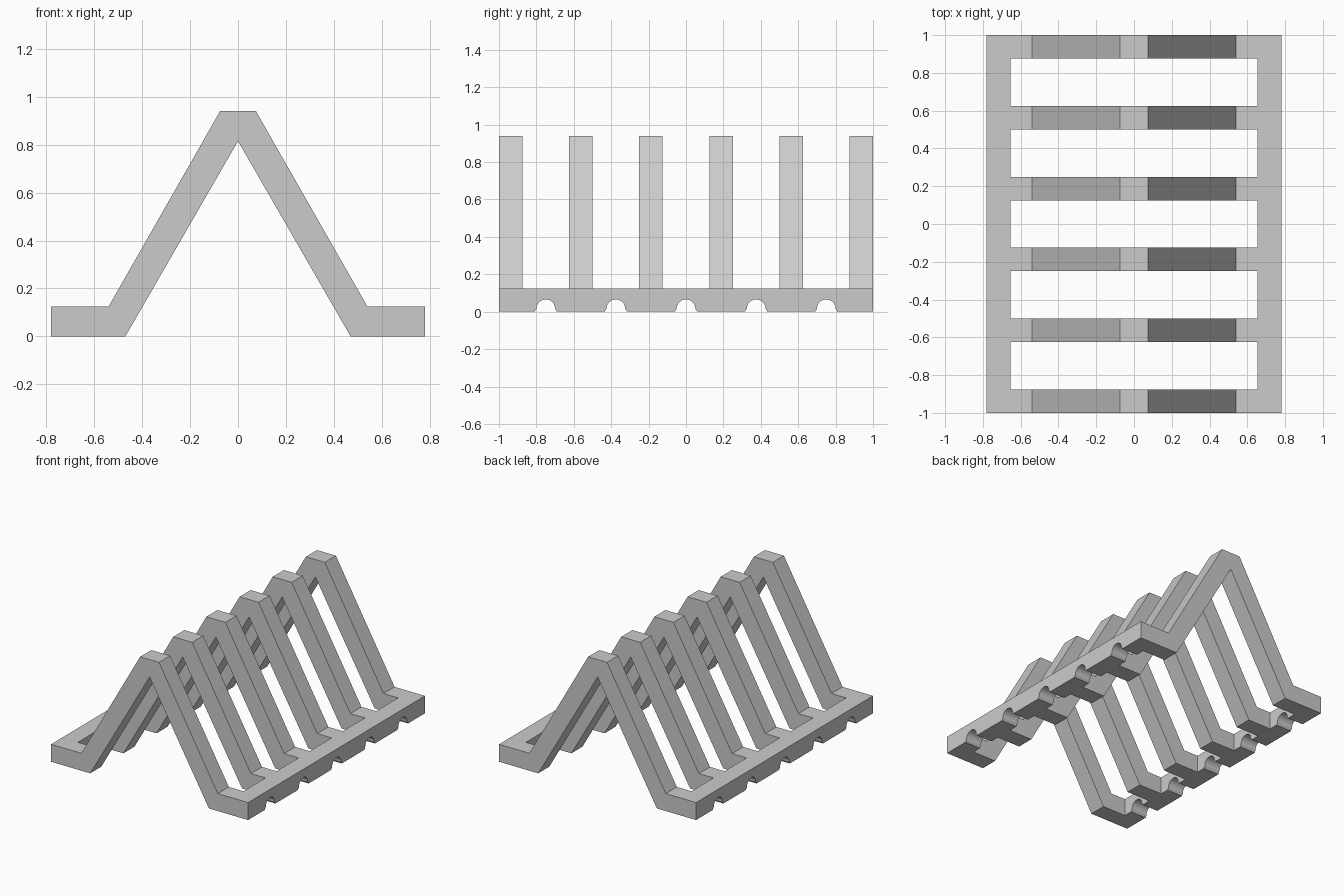
import bpy
import bmesh
import math
from mathutils import Vector

cube = bpy.data.objects.get("Cube")
if cube:
    bpy.data.objects.remove(cube, do_unlink=True)

# Plain grey material
COLOUR = (0.6, 0.6, 0.6, 1)
grey = bpy.data.materials.new("plain grey")
grey.use_nodes = True
grey.diffuse_color = COLOUR
grey.node_tree.nodes["Principled BSDF"].inputs["Base Color"].default_value = COLOUR

HALF_WIDTH, HALF_LENGTH = 0.78, 1.0
RAIL_INNER, RAIL_HEIGHT = 0.655, 0.125
FRAME_DEPTH, PITCH = 0.125, 0.375


def extrude_profile(name, points, direction):
    """Make a closed prism from a flat outline."""
    bm = bmesh.new()
    face = bm.faces.new([bm.verts.new(p) for p in points])
    result = bmesh.ops.extrude_face_region(bm, geom=[face], use_keep_orig=True)
    moved = [g for g in result["geom"] if isinstance(g, bmesh.types.BMVert)]
    bmesh.ops.translate(bm, verts=moved, vec=Vector(direction))
    bmesh.ops.recalc_face_normals(bm, faces=bm.faces)
    mesh = bpy.data.meshes.new(name)
    bm.to_mesh(mesh)
    bm.free()
    mesh.materials.append(grey)
    obj = bpy.data.objects.new(name, mesh)
    bpy.context.collection.objects.link(obj)
    return obj


# Six bent A-shaped frames, butted against the rails
half = [(0.075, 0.94), (0.54, RAIL_HEIGHT), (RAIL_INNER, RAIL_HEIGHT),
        (RAIL_INNER, 0), (0.47, 0)]
outline = half + [(0, 0.815)] + [(-x, z) for x, z in reversed(half)]
for i in range(6):
    y = -HALF_LENGTH + i * PITCH
    extrude_profile(f"a_frame_{i + 1}", [(x, y, z) for x, z in outline],
                    (0, FRAME_DEPTH, 0))

# Rail side outline with flared round notches along the underside
RADIUS, CENTRE_Z, FLARE, STEPS = 0.05, 0.016, 0.06, 16
side = [(HALF_LENGTH, 0), (HALF_LENGTH, RAIL_HEIGHT),
        (-HALF_LENGTH, RAIL_HEIGHT), (-HALF_LENGTH, 0)]
for i in range(-2, 3):
    y = i * PITCH
    side.append((y - FLARE, 0))
    for k in range(STEPS + 1):
        a = math.pi * (1 - k / STEPS)
        side.append((y + RADIUS * math.cos(a), CENTRE_Z + RADIUS * math.sin(a)))
    side.append((y + FLARE, 0))

for name, sign in (("left_rail", 1), ("right_rail", -1)):
    rail = extrude_profile(name, [(sign * RAIL_INNER, y, z) for y, z in side],
                           (sign * (HALF_WIDTH - RAIL_INNER), 0, 0))
    bpy.ops.object.select_all(action="DESELECT")
    bpy.context.view_layer.objects.active = rail
    rail.select_set(True)
    bpy.ops.object.shade_smooth_by_angle(angle=math.radians(20))
